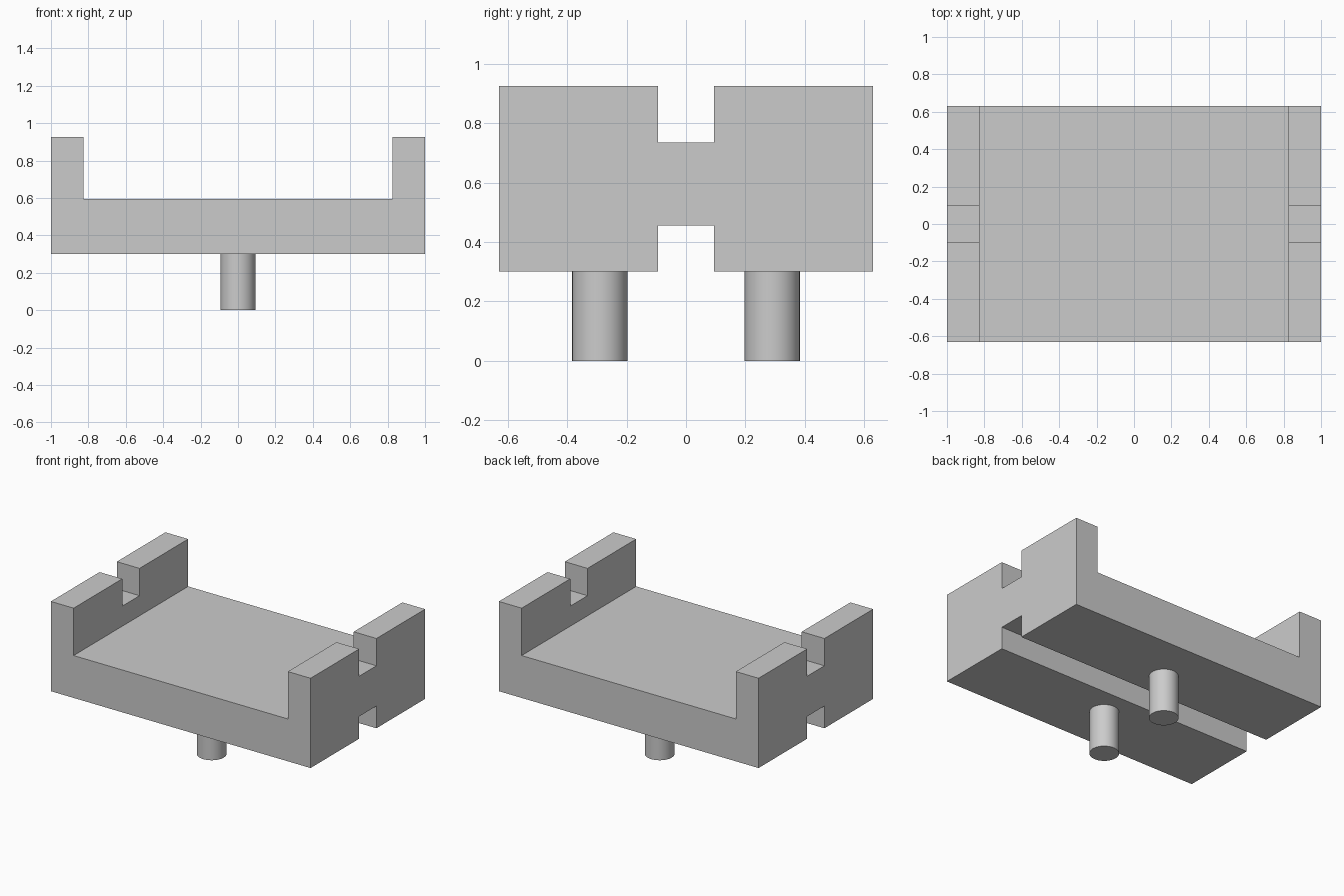
import bpy
import bmesh

if "Cube" in bpy.data.objects:
    bpy.data.objects.remove(bpy.data.objects["Cube"], do_unlink=True)

GREY = (0.6, 0.6, 0.6, 1.0)
grey = bpy.data.materials.new("plain grey")
grey.use_nodes = True
grey.diffuse_color = GREY
grey.node_tree.nodes["Principled BSDF"].inputs["Base Color"].default_value = GREY

HALF_DEPTH = 0.63
BASE_Z, FLOOR_Z, TOP_Z = 0.30, 0.595, 0.925
WALL_X = 0.825
SLOT = 0.095


def extrude_profile(name, points, half_depth):
    """Extrude an x-z outline along y."""
    mesh = bpy.data.meshes.new(name)
    bm = bmesh.new()
    face = bm.faces.new([bm.verts.new((x, -half_depth, z)) for x, z in points])
    new = bmesh.ops.extrude_face_region(bm, geom=[face])["geom"]
    verts = [g for g in new if isinstance(g, bmesh.types.BMVert)]
    bmesh.ops.translate(bm, verts=verts, vec=(0, 2 * half_depth, 0))
    bmesh.ops.recalc_face_normals(bm, faces=bm.faces[:])
    bm.to_mesh(mesh)
    bm.free()
    obj = bpy.data.objects.new(name, mesh)
    bpy.context.collection.objects.link(obj)
    return obj


def cut_slot(body, z_low, z_high):
    """Cut a lengthwise channel through the body."""
    outline = [(-1.2, z_low), (1.2, z_low), (1.2, z_high), (-1.2, z_high)]
    cutter = extrude_profile("slot_cutter", outline, SLOT)
    cutter.hide_render = True
    mod = body.modifiers.new("slot", "BOOLEAN")
    mod.operation = "DIFFERENCE"
    mod.solver = "EXACT"
    mod.object = cutter
    bpy.context.view_layer.objects.active = body
    bpy.ops.object.modifier_apply(modifier=mod.name)
    bpy.data.objects.remove(cutter, do_unlink=True)


# U-shaped cradle with raised end walls
half = [(1, BASE_Z), (1, TOP_Z), (WALL_X, TOP_Z), (WALL_X, FLOOR_Z)]
cradle = extrude_profile("cradle", half + [(-x, z) for x, z in reversed(half)], HALF_DEPTH)
cradle.data.materials.append(grey)

# Notches in the end walls and groove along the underside
cut_slot(cradle, 0.735, 1.2)
cut_slot(cradle, 0.1, 0.455)

# Two round pins under the cradle
for name, y in (("front_pin", -0.29), ("back_pin", 0.29)):
    bpy.ops.mesh.primitive_cylinder_add(
        vertices=48, radius=0.093, depth=BASE_Z, location=(0, y, BASE_Z / 2))
    pin = bpy.context.object
    pin.name = name
    pin.data.materials.append(grey)
    bpy.ops.object.shade_smooth_by_angle()
